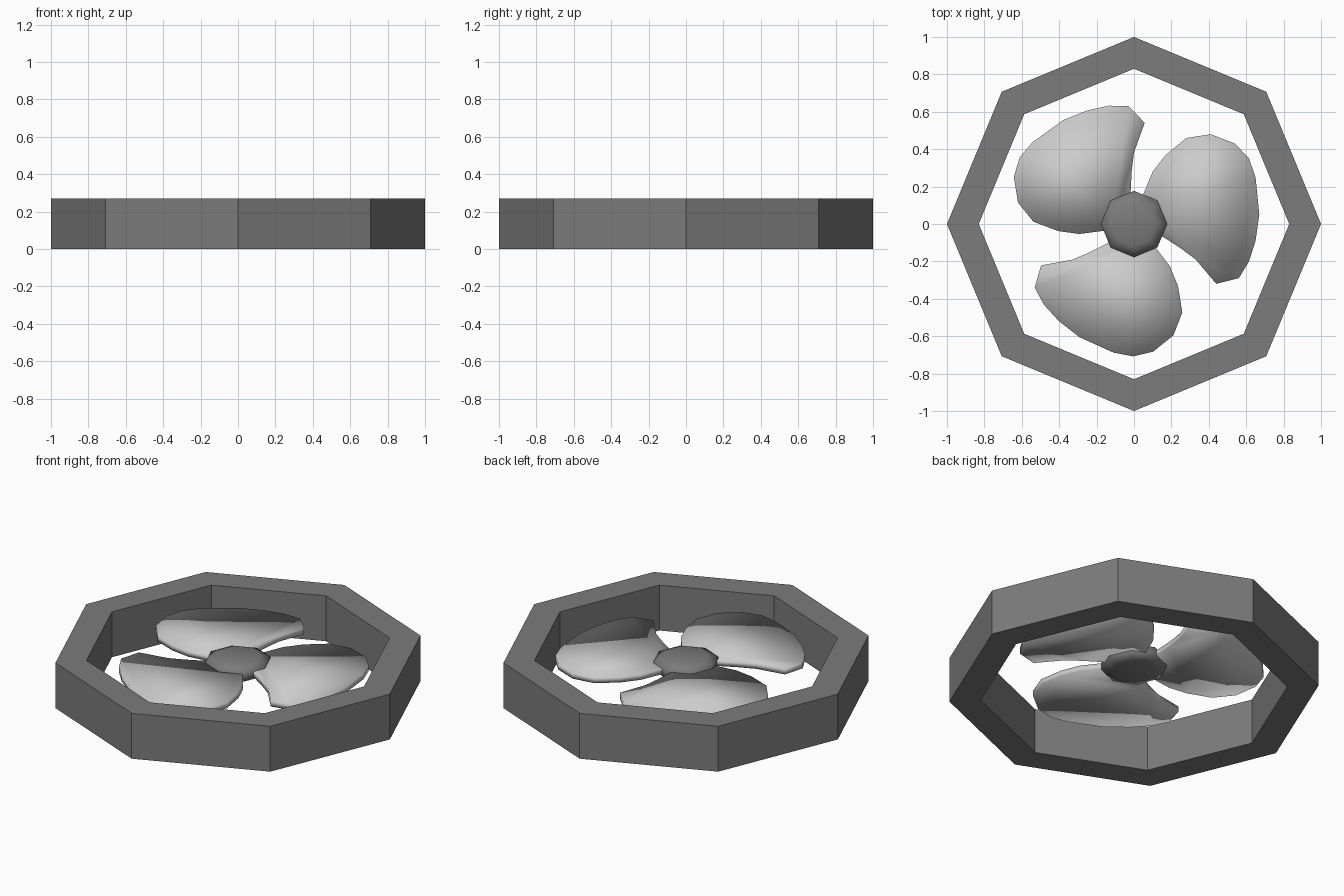
import bpy
from math import cos, sin, pi, radians

if "Cube" in bpy.data.objects:
    bpy.data.objects.remove(bpy.data.objects["Cube"])


def material(name, v):
    m = bpy.data.materials.new(name)
    m.diffuse_color = (v, v, v, 1)
    m.use_nodes = True
    m.node_tree.nodes["Principled BSDF"].inputs["Base Color"].default_value = m.diffuse_color
    return m


dark = material("dark_grey", 0.2)
light = material("light_grey", 0.65)


def make_object(name, verts, faces, mat, smooth=False):
    me = bpy.data.meshes.new(name)
    me.from_pydata(verts, [], faces)
    me.polygons.foreach_set("use_smooth", [smooth] * len(me.polygons))
    me.materials.append(mat)
    me.update()
    ob = bpy.data.objects.new(name, me)
    bpy.context.collection.objects.link(ob)
    return ob


def lathe(profile, n, closed):
    """Spin (radius, z) points around z; cap the ends or close the loop."""
    k = len(profile)
    verts = [(r * cos(2 * pi * i / n), r * sin(2 * pi * i / n), z)
             for r, z in profile for i in range(n)]
    faces = []
    for j in range(k if closed else k - 1):
        a, b = j * n, (j + 1) % k * n
        for i in range(n):
            i2 = (i + 1) % n
            faces.append((a + i, a + i2, b + i2, b + i))
    if not closed:
        faces.append(tuple(reversed(range(n))))
        faces.append(tuple(range((k - 1) * n, k * n)))
    return verts, faces


# Octagonal outer ring
make_object("outer_ring", *lathe([(0.83, 0), (1, 0), (1, 0.27), (0.83, 0.27)], 8, True), dark)

# Eight-sided rounded hub
make_object("hub", *lathe([(0.12, 0.14), (0.177, 0.158), (0.177, 0.21), (0.12, 0.235)], 8, False),
            dark, True)

# Thin fan blades, one outline repeated three times around the hub
outline = [(0.05, 0.10), (0.05, 0.16), (0.10, 0.28), (0.17, 0.37), (0.28, 0.46),
           (0.41, 0.48), (0.54, 0.43), (0.615, 0.35), (0.65, 0.25), (0.67, 0.05),
           (0.65, -0.09), (0.615, -0.20), (0.56, -0.29), (0.44, -0.32),
           (0.33, -0.19), (0.25, -0.13), (0.165, -0.075), (0.10, -0.04)]
outline.reverse()  # counter-clockwise
n = len(outline)
for b in range(3):
    a = radians(120 * b)
    verts = [(x * cos(a) - y * sin(a), x * sin(a) + y * cos(a), z)
             for z in (0.168, 0.202) for x, y in outline]
    faces = [tuple(reversed(range(n))), tuple(range(n, 2 * n))]
    faces += [(i, (i + 1) % n, n + (i + 1) % n, n + i) for i in range(n)]
    make_object(f"blade_{b + 1}", verts, faces, light, True)
